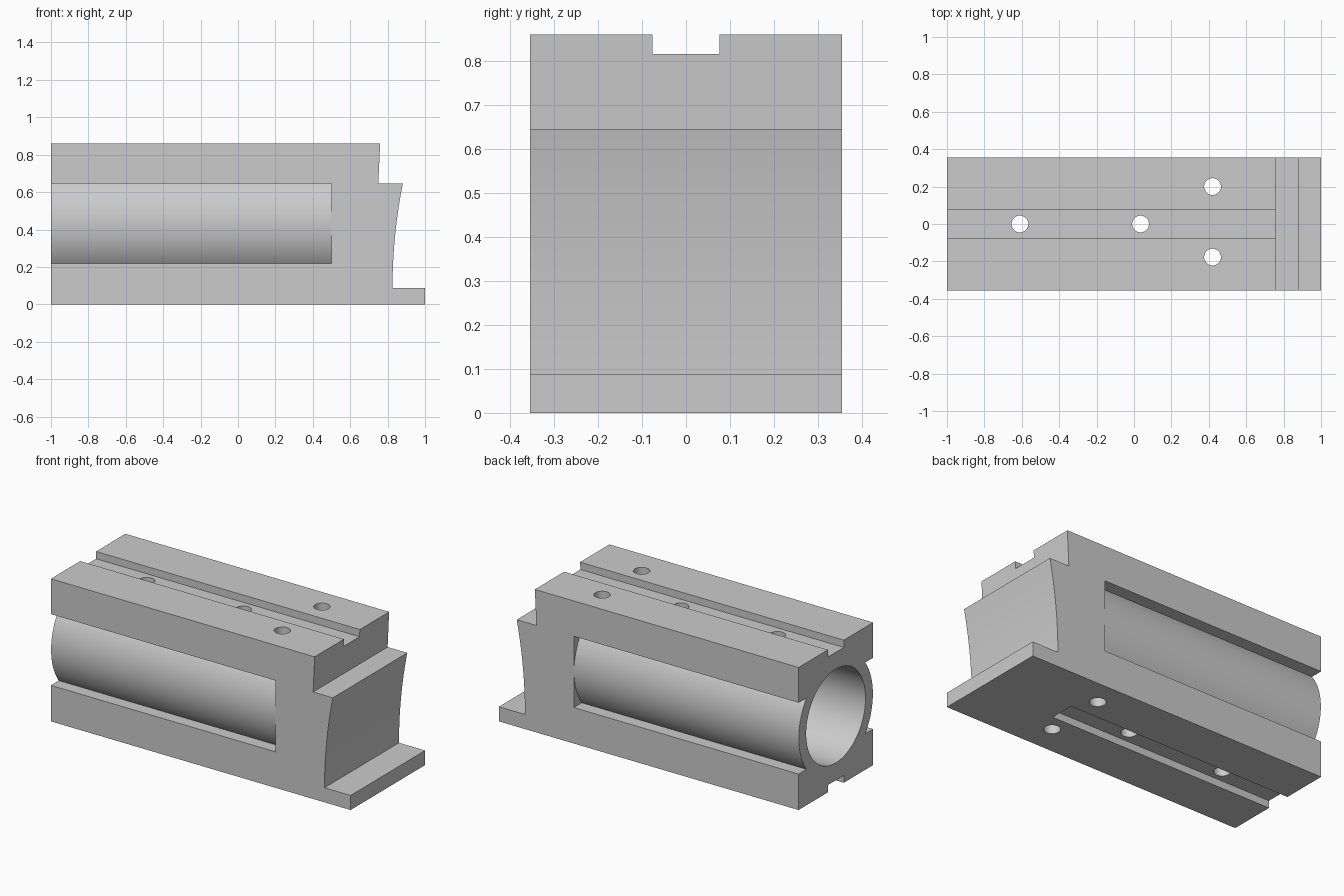
import bpy, bmesh, math
from mathutils import Vector

old = bpy.data.objects.get("Cube")
if old:
    bpy.data.objects.remove(old, do_unlink=True)

HALF_W, HEIGHT, MID = 0.355, 0.86, 0.432
POCKET_END = 0.5

grey = bpy.data.materials.new("plain grey")
grey.use_nodes = True
colour = (0.6, 0.6, 0.6, 1)
grey.diffuse_color = colour
grey.node_tree.nodes["Principled BSDF"].inputs["Base Color"].default_value = colour


def prism(name, points, offset):
    """Extrude a closed outline of 3D points along an offset."""
    bm = bmesh.new()
    face = bm.faces.new([bm.verts.new(p) for p in points])
    new = bmesh.ops.extrude_face_region(bm, geom=[face])["geom"]
    verts = [v for v in new if isinstance(v, bmesh.types.BMVert)]
    bmesh.ops.translate(bm, verts=verts, vec=Vector(offset))
    bmesh.ops.recalc_face_normals(bm, faces=bm.faces)
    mesh = bpy.data.meshes.new(name)
    bm.to_mesh(mesh)
    bm.free()
    mesh.materials.append(grey)
    obj = bpy.data.objects.new(name, mesh)
    bpy.context.collection.objects.link(obj)
    return obj


def circle(radius, count):
    steps = [math.tau * (i + 0.5) / count for i in range(count)]
    return [(radius * math.cos(a), radius * math.sin(a)) for a in steps]


# Side profile with the concave end face
arc = [(0.826 + 0.055 * t * t, 0.088 + 0.557 * t) for t in (i / 16 for i in range(17))]
profile = [(-1, 0), (1, 0), (1, 0.088)] + arc + [(0.75, 0.645), (0.76, HEIGHT), (-1, HEIGHT)]
body = prism("housing_block", [(x, -HALF_W, z) for x, z in profile], (0, 2 * HALF_W, 0))

cutters = []

# Pockets on both sides that leave the round barrel wall standing
rise, barrel = 0.215, 0.353
limit = math.asin(rise / barrel)
angles = [limit * (i / 16 - 1) for i in range(33)]
pocket = [(barrel * math.cos(a), barrel * math.sin(a)) for a in angles]
pocket += [(0.5, rise), (0.5, -rise)]
for name, side in (("back_pocket_cutter", 1), ("front_pocket_cutter", -1)):
    outline = [(-1.1, side * y, MID + z) for y, z in pocket]
    cutters.append(prism(name, outline, (POCKET_END + 1.1, 0, 0)))

# Blind bore along the barrel
bore = [(-1.1, y, MID + z) for y, z in circle(0.283, 96)]
cutters.append(prism("bore_cutter", bore, (POCKET_END + 1.1, 0, 0)))

# Grooves in the top and the underside
for name, low, high, end in (("top_groove_cutter", 0.816, 1, 1.1),
                             ("bottom_groove_cutter", -0.1, 0.044, POCKET_END)):
    outline = [(-1.1, y, z) for y, z in ((-0.076, low), (0.076, low), (0.076, high), (-0.076, high))]
    cutters.append(prism(name, outline, (end + 1.1, 0, 0)))

# Vertical through holes
for i, (x, y) in enumerate([(-0.61, 0), (0.035, 0), (0.42, 0.2), (0.42, -0.177)]):
    outline = [(x + u, y + v, -0.1) for u, v in circle(0.045, 32)]
    cutters.append(prism(f"hole_cutter_{i + 1}", outline, (0, 0, 1.1)))

for cutter in cutters:
    cutter.hide_render = True
    cutter.display_type = 'WIRE'
    mod = body.modifiers.new(cutter.name, 'BOOLEAN')
    mod.operation = 'DIFFERENCE'
    mod.solver = 'EXACT'
    mod.object = cutter

# Bake the cuts and drop the cutters
bpy.ops.object.select_all(action='DESELECT')
body.select_set(True)
bpy.context.view_layer.objects.active = body
for mod in list(body.modifiers):
    bpy.ops.object.modifier_apply(modifier=mod.name)
for cutter in cutters:
    bpy.data.objects.remove(cutter, do_unlink=True)
bpy.ops.object.shade_smooth_by_angle(angle=math.radians(25))
